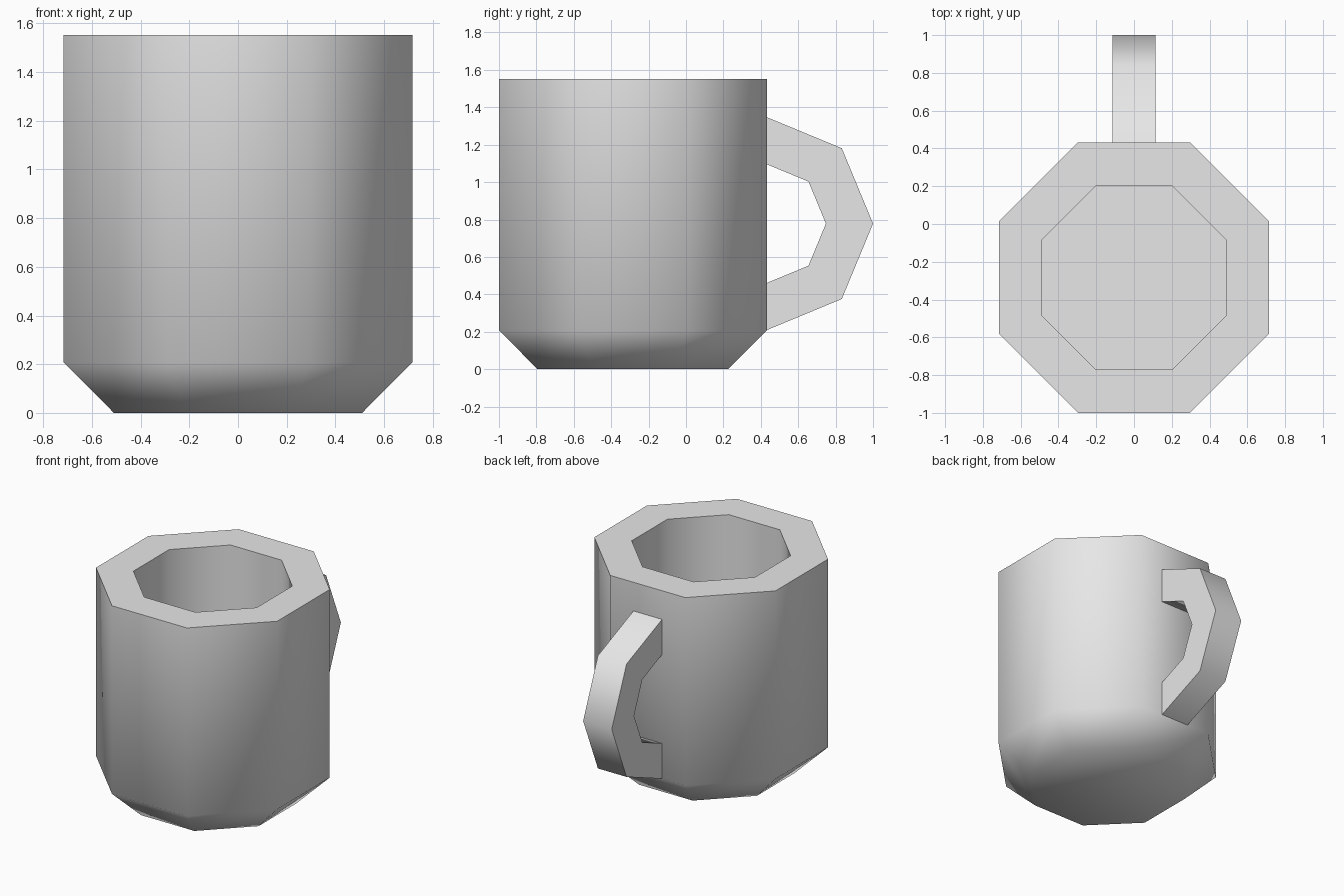
import bpy
import bmesh
from math import cos, sin, pi, radians

cube = bpy.data.objects.get("Cube")
if cube:
    bpy.data.objects.remove(cube, do_unlink=True)

SIDES = 8
BODY_Y = -0.284      # centre of the cup
HANDLE_Y = 0.43      # wall the handle grows from
HANDLE_Z = 0.778

grey = bpy.data.materials.new("light_grey")
grey.use_nodes = True
grey.diffuse_color = (0.8, 0.8, 0.8, 1)
grey.node_tree.nodes["Principled BSDF"].inputs["Base Color"].default_value = (0.8, 0.8, 0.8, 1)


def finish(name, bm):
    """Turn a bmesh into a shaded object."""
    bmesh.ops.recalc_face_normals(bm, faces=bm.faces)
    mesh = bpy.data.meshes.new(name)
    bm.to_mesh(mesh)
    bm.free()
    mesh.materials.append(grey)
    obj = bpy.data.objects.new(name, mesh)
    bpy.context.collection.objects.link(obj)
    bpy.ops.object.select_all(action="DESELECT")
    obj.select_set(True)
    bpy.context.view_layer.objects.active = obj
    bpy.ops.object.shade_smooth_by_angle(angle=radians(50))
    return obj


def bridge(bm, a, b, closed=True):
    """Join two rows of vertices with quads."""
    n = len(a)
    for i in range(n if closed else n - 1):
        j = (i + 1) % n
        bm.faces.new((a[i], a[j], b[j], b[i]))


# Cup: octagonal rings from the base, up the outside, down the inside
profile = [(0.51, 0), (0.716, 0.208), (0.716, 1.552), (0.487, 1.552), (0.487, 0.208)]
bm = bmesh.new()
rings = []
for apothem, z in profile:
    r = apothem / cos(pi / SIDES)
    angles = [(i + 0.5) * 2 * pi / SIDES for i in range(SIDES)]
    rings.append([bm.verts.new((r * cos(a), BODY_Y + r * sin(a), z)) for a in angles])
for lower, upper in zip(rings, rings[1:]):
    bridge(bm, lower, upper)
bm.faces.new(rings[0])
bm.faces.new(rings[-1])
finish("cup_body", bm)

# Handle: half an octagonal ring with a rectangular section
bm = bmesh.new()
rows = []
for radius, x in [(0.57, -0.113), (0.57, 0.113), (0.318, 0.113), (0.318, -0.113)]:
    angles = [-pi / 2 + i * pi / 4 for i in range(5)]
    rows.append([bm.verts.new((x, HANDLE_Y + radius * cos(a), HANDLE_Z + radius * sin(a)))
                 for a in angles])
for i in range(4):
    bridge(bm, rows[i], rows[(i + 1) % 4], closed=False)
for end in (0, -1):
    bm.faces.new([row[end] for row in rows])
finish("handle", bm)
